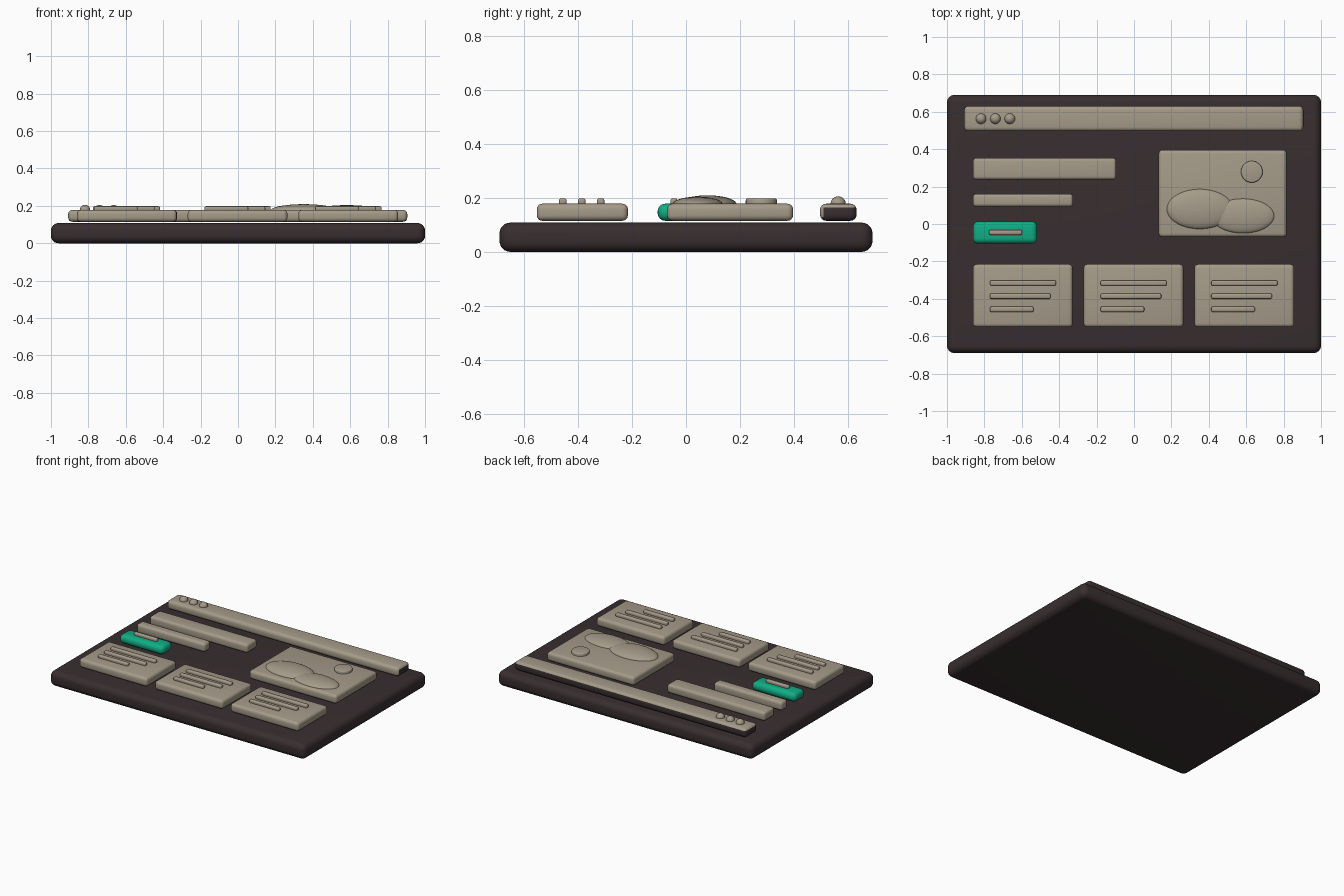
import bpy, bmesh, math

if "Cube" in bpy.data.objects:
    bpy.data.objects.remove(bpy.data.objects["Cube"])


def mat(name, rgb):
    m = bpy.data.materials.new(name)
    m.diffuse_color = (*rgb, 1)
    m.use_nodes = True
    m.node_tree.nodes["Principled BSDF"].inputs["Base Color"].default_value = m.diffuse_color
    return m


DARK = mat("dark charcoal", (0.039, 0.027, 0.029))
BEIGE = mat("warm beige", (0.376, 0.328, 0.25))
GREEN = mat("emerald green", (0.005, 0.42, 0.23))


def finish(name, bm, *mats):
    me = bpy.data.meshes.new(name)
    bm.to_mesh(me)
    bm.free()
    for m in mats:
        me.materials.append(m)
    ob = bpy.data.objects.new(name, me)
    bpy.context.collection.objects.link(ob)
    bpy.context.view_layer.objects.active = ob
    ob.select_set(True)
    bpy.ops.object.shade_smooth_by_angle(angle=math.radians(35))
    ob.select_set(False)
    return ob


def slab(name, x, y, z, r, *mats, seg=4):
    """Rounded box given by its x, y and z ranges."""
    bm = bmesh.new()
    bmesh.ops.create_cube(bm, size=1)
    for v in bm.verts:
        for i, (a, b) in enumerate((x, y, z)):
            v.co[i] = (a + b) / 2 + v.co[i] * (b - a)
    bmesh.ops.bevel(bm, geom=bm.edges[:], offset=r, segments=seg,
                    profile=0.5, affect='EDGES', clamp_overlap=True)
    return finish(name, bm, *mats)


def blob(name, c, radii, m):
    """Squashed sphere."""
    bm = bmesh.new()
    bmesh.ops.create_uvsphere(bm, u_segments=40, v_segments=20, radius=1)
    for v in bm.verts:
        v.co = [c[i] + v.co[i] * radii[i] for i in range(3)]
    return finish(name, bm, m)


LOW, TOP = 0.115, 0.178      # raised panels
LINE = (0.172, 0.198)        # small details on the panels

# Base board
slab("base_board", (-1, 1), (-0.69, 0.69), (0, 0.108), 0.04, DARK, seg=6)

# Header bar: beige top and front, dark ends, back and underside
header = slab("header_bar", (-0.908, 0.905), (0.496, 0.631), (LOW, TOP),
              0.022, BEIGE, DARK)
for p in header.data.polygons:
    n = p.normal
    if n.z < 0.3 and n.y > -0.5:
        p.material_index = 1

# Window buttons
for i in range(3):
    blob(f"window_button_{i + 1}", (-0.818 + 0.077 * i, 0.563, 0.178),
         (0.028, 0.028, 0.027), BEIGE)

# Heading bars and action button
slab("heading_bar", (-0.861, -0.095), (0.237, 0.353), (LOW, TOP), 0.018, BEIGE)
slab("subheading_bar", (-0.861, -0.326), (0.092, 0.161), (LOW, TOP), 0.018, BEIGE)
slab("action_button", (-0.861, -0.518), (-0.105, 0.014), (LOW, TOP), 0.028, GREEN)
slab("button_label", (-0.776, -0.598), (-0.058, -0.032), LINE, 0.008, BEIGE, seg=3)

# Picture panel with two hills and a sun
slab("picture_panel", (0.132, 0.816), (-0.07, 0.396), (LOW, TOP), 0.02, BEIGE)
blob("left_hill", (0.352, 0.08, 0.176), (0.177, 0.107, 0.033), BEIGE)
blob("right_hill", (0.582, 0.043, 0.176), (0.168, 0.093, 0.028), BEIGE)
bm = bmesh.new()
bmesh.ops.create_cone(bm, cap_ends=True, segments=40, radius1=0.058,
                      radius2=0.058, depth=0.028)
bmesh.ops.translate(bm, verts=bm.verts[:], vec=(0.63, 0.279, 0.184))
rim = [e for e in bm.edges if all(v.co.z > 0.19 for v in e.verts)]
bmesh.ops.bevel(bm, geom=rim, offset=0.008, segments=3, profile=0.5, affect='EDGES')
finish("sun_disc", bm, BEIGE)

# Three cards, each with three text lines
for c in range(3):
    x0 = -0.861 + 0.592 * c
    slab(f"card_{c + 1}", (x0, x0 + 0.533), (-0.552, -0.215), (LOW, TOP), 0.02, BEIGE)
    for k, length in enumerate((0.354, 0.325, 0.234)):
        y = -0.316 - 0.07 * k
        slab(f"card_{c + 1}_line_{k + 1}", (x0 + 0.09, x0 + 0.09 + length),
             (y - 0.014, y + 0.014), LINE, 0.008, BEIGE, seg=3)
